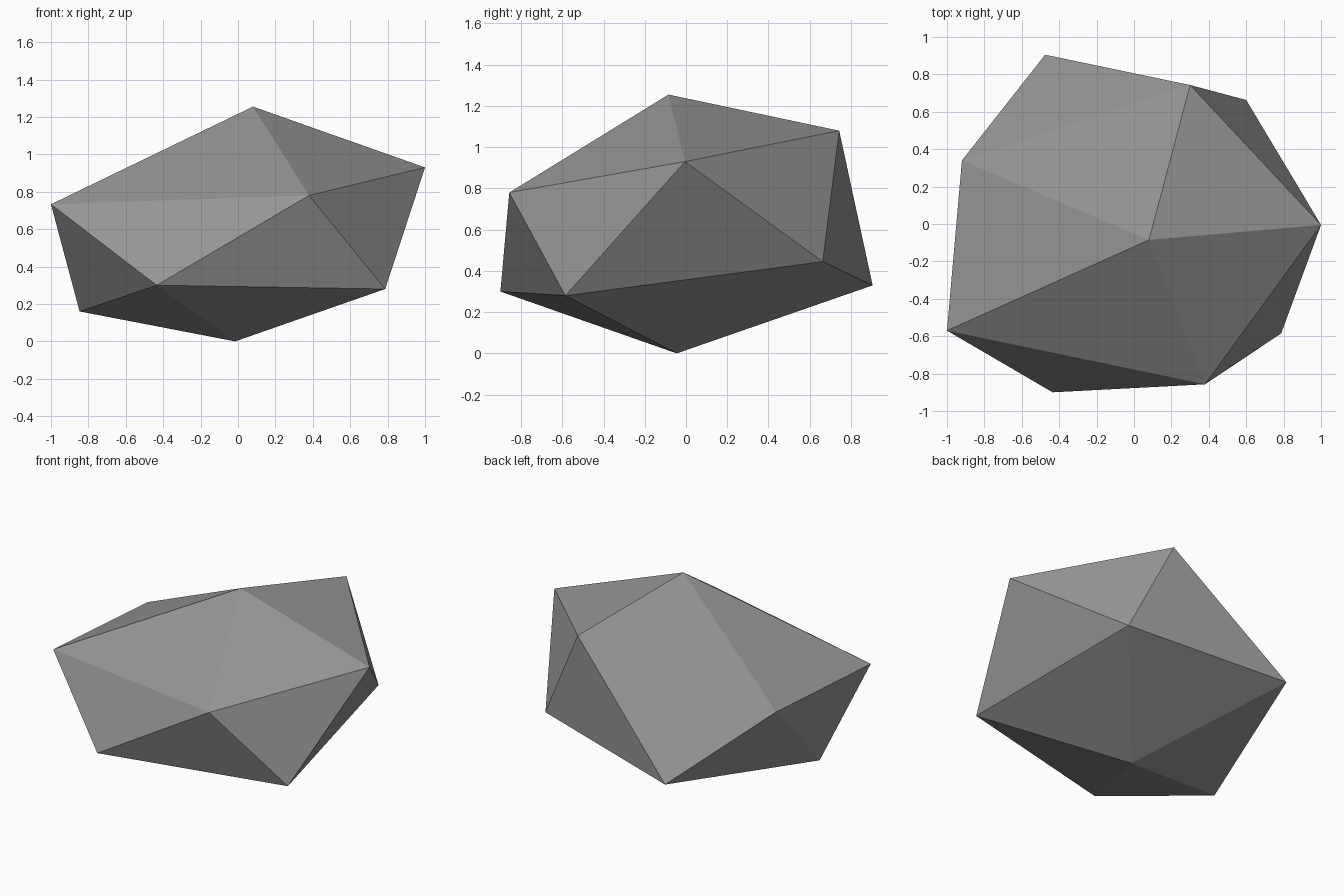
import bpy
import bmesh

default_cube = bpy.data.objects.get("Cube")
if default_cube:
    bpy.data.objects.remove(default_cube, do_unlink=True)

# Stone colour
stone_grey = bpy.data.materials.new("stone_grey")
stone_grey.use_nodes = True
colour = (0.3, 0.3, 0.3, 1.0)
stone_grey.diffuse_color = colour
shader = stone_grey.node_tree.nodes["Principled BSDF"]
shader.inputs["Base Color"].default_value = colour
shader.inputs["Roughness"].default_value = 0.9

# Irregular twenty-sided rock: two poles and two staggered rings of five corners
peak = (0.08, -0.085, 1.255)
base = (-0.015, -0.045, 0.0)
upper_ring = [(-1.0, -0.57, 0.733), (0.38, -0.857, 0.78), (1.0, -0.005, 0.93),
              (0.30, 0.743, 1.08), (-0.92, 0.34, 0.73)]
lower_ring = [(-0.435, -0.90, 0.30), (0.787, -0.585, 0.28), (0.60, 0.663, 0.445),
              (-0.475, 0.905, 0.33), (-0.847, -0.235, 0.16)]

bm = bmesh.new()
top = bm.verts.new(peak)
bottom = bm.verts.new(base)
upper = [bm.verts.new(p) for p in upper_ring]
lower = [bm.verts.new(p) for p in lower_ring]

# Caps and the zigzag band between the rings
count = len(upper)
for i in range(count):
    j = (i + 1) % count
    bm.faces.new((top, upper[i], upper[j]))
    bm.faces.new((upper[i], lower[i], upper[j]))
    bm.faces.new((lower[i], lower[j], upper[j]))
    bm.faces.new((bottom, lower[j], lower[i]))
bmesh.ops.recalc_face_normals(bm, faces=bm.faces)

mesh = bpy.data.meshes.new("rock")
bm.to_mesh(mesh)
bm.free()
mesh.materials.append(stone_grey)
rock = bpy.data.objects.new("rock", mesh)
bpy.context.collection.objects.link(rock)
